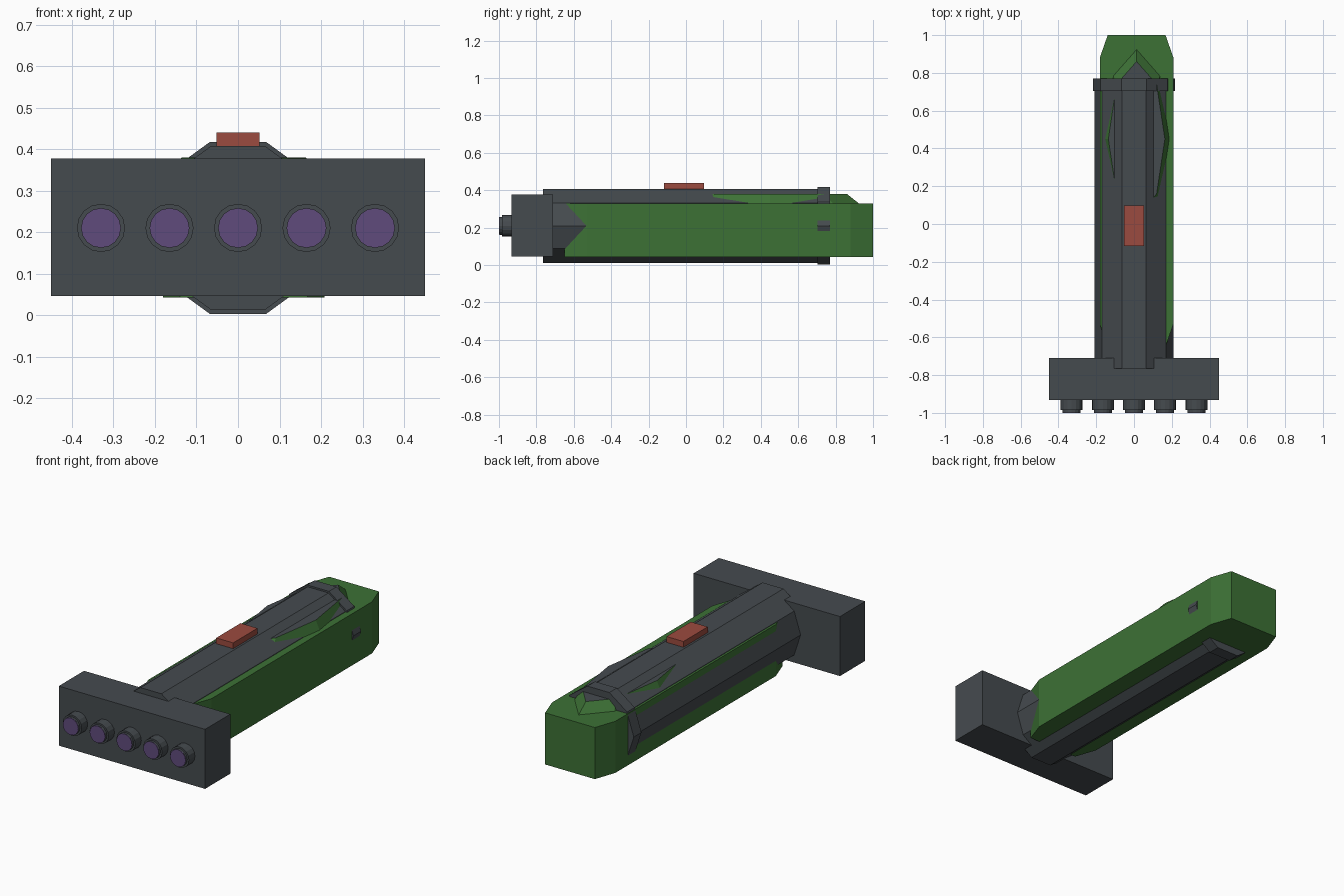
import bpy, bmesh, math
from mathutils import Matrix

if "Cube" in bpy.data.objects:
    bpy.data.objects.remove(bpy.data.objects["Cube"])


def material(name, rgb):
    m = bpy.data.materials.new(name)
    m.diffuse_color = (*rgb, 1)
    m.use_nodes = True
    m.node_tree.nodes["Principled BSDF"].inputs["Base Color"].default_value = m.diffuse_color
    return m


GREY = material("dark grey", (0.06, 0.07, 0.078))
GREEN = material("green", (0.046, 0.165, 0.036))
RED = material("red", (0.33, 0.07, 0.05))
PURPLE = material("purple", (0.115, 0.07, 0.2))
AXIS_Z = 0.21  # height of the barrel axis


def finish(name, bm, *mats):
    bmesh.ops.recalc_face_normals(bm, faces=bm.faces)
    mesh = bpy.data.meshes.new(name)
    bm.to_mesh(mesh)
    bm.free()
    for m in mats:
        mesh.materials.append(m)
    obj = bpy.data.objects.new(name, mesh)
    bpy.context.collection.objects.link(obj)
    return obj


def box(name, x, y, z, mat):
    bm = bmesh.new()
    bmesh.ops.create_cube(bm, size=1)
    for v in bm.verts:
        v.co = [lo + (c + 0.5) * (hi - lo) for c, (lo, hi) in zip(v.co, (x, y, z))]
    return finish(name, bm, mat)


def rod(name, x, y0, y1, r, sides, mat, turn=0.0):
    """Flat-sided cylinder lying along y."""
    bm = bmesh.new()
    bmesh.ops.create_cone(bm, cap_ends=True, segments=sides, radius1=r, radius2=r, depth=y1 - y0,
                          matrix=Matrix.Rotation(turn, 4, 'Z'))
    bm.transform(Matrix.Translation((x, (y0 + y1) / 2, AXIS_Z)) @ Matrix.Rotation(math.pi / 2, 4, 'X'))
    return finish(name, bm, mat)


def decagon_rod(name, y0, y1, r):
    # corners at the far left and right, flats on top and bottom
    return rod(name, 0, y0, y1, r, 10, GREY, math.pi / 2)


# Barrel and rear collar
decagon_rod("barrel", -0.765, 0.768, 0.208)
decagon_rod("rear_collar", 0.703, 0.77, 0.218)

# Green casing: long block with its upright corners cut, slightly off to the right
cx, cy, hw, hl = 0.0138, 0.175, 0.195, 0.825
quarter = [(hw, hl - 0.12), (hw - 0.042, hl)]
outline = quarter + [(-x, y) for x, y in quarter[::-1]]
outline += [(-x, -y) for x, y in outline]
bm = bmesh.new()
base = bm.faces.new([bm.verts.new((cx + x, cy + y, 0.043)) for x, y in outline])
top = bmesh.ops.extrude_face_region(bm, geom=[base], use_keep_orig=True)["geom"]
for v in top:
    if isinstance(v, bmesh.types.BMVert):
        v.co.z = 0.33
finish("casing", bm, GREEN)

# Raised eight-sided panel on the casing, green sides and grey top
bm = bmesh.new()
bmesh.ops.create_cone(bm, cap_ends=True, segments=8, radius1=1, radius2=0.855, depth=0.055)
for v in bm.verts:
    v.co = (cx + v.co.x * 0.175, 0.45 + v.co.y * 0.48, 0.3525 + v.co.z)
bm.normal_update()
for f in bm.faces:
    f.material_index = 1 if f.normal.z > 0.9 else 0
finish("raised_panel", bm, GREEN, GREY)

# Wide front head
box("head", (-0.45, 0.45), (-0.932, -0.71), (0.046, 0.377), GREY)

# Row of five lenses
for i in range(5):
    x = (i - 2) * 0.165
    rod(f"lens_housing_{i + 1}", x, -0.985, -0.92, 0.058, 16, GREY)
    rod(f"lens_rim_{i + 1}", x, -0.997, -0.98, 0.048, 16, GREY)
    rod(f"lens_{i + 1}", x, -1.0, -0.996, 0.0475, 16, PURPLE)

# Push button on top
box("button", (-0.052, 0.052), (-0.117, 0.097), (0.40, 0.44), RED)
